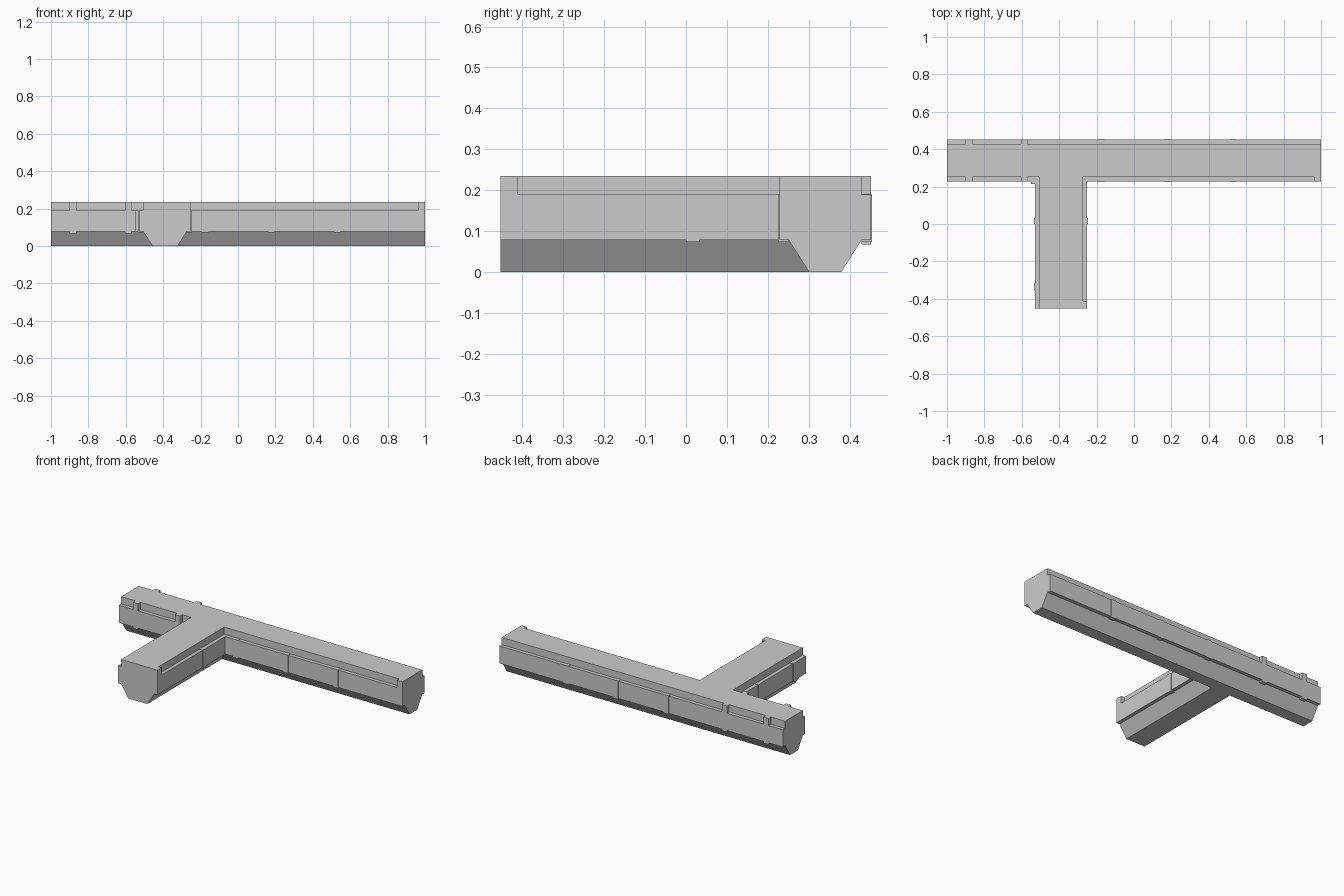
import bpy, bmesh

if "Cube" in bpy.data.objects:
    bpy.data.objects.remove(bpy.data.objects["Cube"])

X0, X1 = -0.53, -0.25      # stem sides
Y0, Y1 = 0.228, 0.452      # crossbar sides
END = -0.453               # stem end
STEP = 0.023               # depth of the recess above and below the side band
LOW, HIGH, TOP = 0.078, 0.189, 0.235


def make_object(name, bm):
    bmesh.ops.recalc_face_normals(bm, faces=bm.faces)
    mesh = bpy.data.meshes.new(name)
    bm.to_mesh(mesh)
    bm.free()
    obj = bpy.data.objects.new(name, mesh)
    bpy.context.collection.objects.link(obj)
    return obj


def box(name, x, y, z):
    bm = bmesh.new()
    bmesh.ops.create_cube(bm, size=1)
    for v in bm.verts:
        v.co = [a + (c + 0.5) * (b - a) for c, (a, b) in zip(v.co, (x, y, z))]
    return make_object(name, bm)


def t_outline(d):
    # T plan with its long sides moved inwards by d, ends left in place
    return [(-1, Y0 + d), (X0 + d, Y0 + d), (X0 + d, END), (X1 - d, END),
            (X1 - d, Y0 + d), (1, Y0 + d), (1, Y1 - d), (-1, Y1 - d)]


# Main T beam: stacked outlines joined into one stepped, tapered solid
bm = bmesh.new()
levels = [(0.073, 0), (STEP, LOW), (0, LOW), (0, HIGH), (STEP, HIGH), (STEP, TOP)]
rings = [[bm.verts.new((x, y, z)) for x, y in t_outline(d)] for d, z in levels]
bm.faces.new(rings[0][::-1])
bm.faces.new(rings[-1])
for a, b in zip(rings, rings[1:]):
    for i in range(8):
        j = (i + 1) % 8
        bm.faces.new((a[i], a[j], b[j], b[i]))
make_object("t_beam", bm)

# Bracket tabs and thin straps on both long sides of the crossbar
for side, inner, outer, s in (("front", Y0 + STEP, Y0, -1), ("back", Y1 - STEP, Y1, 1)):
    for i, x in enumerate((-0.9, -0.605)):
        y = sorted((inner, outer))
        box(f"{side}_upper_tab_{i}", (x, x + 0.036), y, (HIGH, TOP))
        box(f"{side}_lower_tab_{i}", (x, x + 0.036), y, (0.068, LOW))
    for i, x in enumerate((-0.195, 0.16, 0.512)):
        box(f"{side}_strap_{i}", (x, x + 0.036),
            sorted((inner, outer + s * 0.003)), (0.073, 0.191))

# Straps on the stem
for i, y in enumerate((0.0, -0.352)):
    box(f"stem_left_strap_{i}", (X0 - 0.004, X0 + STEP), (y, y + 0.033), (0.073, 0.191))
box("stem_right_strap", (X1 - STEP, X1 + 0.003), (0.0, 0.033), (0.073, 0.191))

# Tabs at the beam ends and the block in the inner corner
box("bar_end_tab", (0.962, 1), (Y0, Y0 + STEP), (HIGH, TOP))
box("stem_end_tab", (X1 - STEP, X1), (END, -0.411), (HIGH, TOP))
box("inner_corner_block", (-0.55, X0), (0.213, Y0), (LOW, HIGH))
